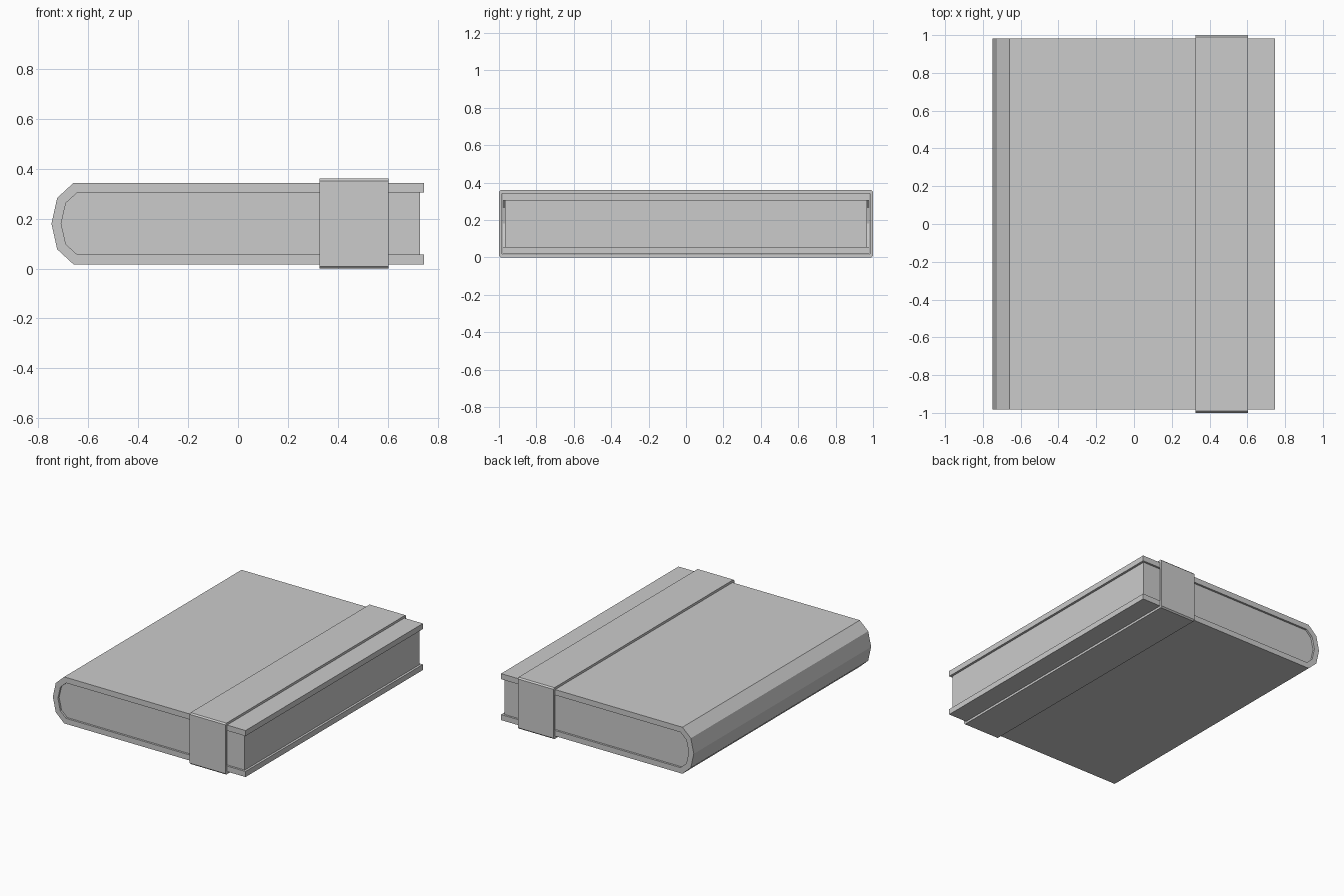
import bpy, bmesh

if "Cube" in bpy.data.objects:
    bpy.data.objects.remove(bpy.data.objects["Cube"])


def make(name, bm):
    bmesh.ops.recalc_face_normals(bm, faces=bm.faces)
    mesh = bpy.data.meshes.new(name)
    bm.to_mesh(mesh)
    bm.free()
    obj = bpy.data.objects.new(name, mesh)
    bpy.context.collection.objects.link(obj)
    return obj


def sweep_strip(name, outer, inner, place, a, b, closed):
    """Extrude the wall between two matching outlines from a to b."""
    bm = bmesh.new()
    rings = [[bm.verts.new(place(p, t)) for p in line]
             for line, t in ((outer, a), (inner, a), (inner, b), (outer, b))]
    n = len(outer)
    for i in range(n if closed else n - 1):
        j = (i + 1) % n
        for k in range(4):
            r, s = rings[k], rings[(k + 1) % 4]
            bm.faces.new((r[i], r[j], s[j], s[i]))
    if not closed:
        bm.faces.new([r[0] for r in rings])
        bm.faces.new([r[-1] for r in rings])
    return make(name, bm)


def extrude_solid(name, outline, place, a, b):
    bm = bmesh.new()
    ends = [[bm.verts.new(place(p, t)) for p in outline] for t in (a, b)]
    for e in ends:
        bm.faces.new(e)
    n = len(outline)
    for i in range(n):
        j = (i + 1) % n
        bm.faces.new((ends[0][i], ends[0][j], ends[1][j], ends[1][i]))
    return make(name, bm)


MID = 0.18  # height of the book's centre line


def mirrored(half):
    """Complete an upper half outline of (x, height above centre)."""
    full = half + [(x, -h) for x, h in reversed(half) if h > 0]
    return [(x, MID + h) for x, h in full]


def along_y(p, t):
    return (p[0], t, p[1])


def along_x(p, t):
    return (t, p[0], p[1])


# Wrap-around cover with faceted spine
cover_out = mirrored([(0.746, 0.163), (-0.66, 0.163), (-0.725, 0.103), (-0.748, 0)])
cover_in = mirrored([(0.746, 0.124), (-0.645, 0.124), (-0.69, 0.083), (-0.709, 0)])
sweep_strip("cover", cover_out, cover_in, along_y, -0.982, 0.982, False)

# Page block filling the cover
pages = mirrored([(0.73, 0.124), (-0.645, 0.124), (-0.69, 0.083), (-0.709, 0)])
extrude_solid("pages", pages, along_y, -0.968, 0.968)


# Closing strap: a chamfered band around the book
def chamfered(y, h, c):
    half = [(-y, h - c), (-y + c, h), (y - c, h), (y, h - c)]
    return [(u, MID + v) for u, v in half] + [(u, MID - v) for u, v in reversed(half)]


sweep_strip("strap", chamfered(1.0, 0.18, 0.009), chamfered(0.983, 0.164, 0.003),
            along_x, 0.326, 0.604, True)
